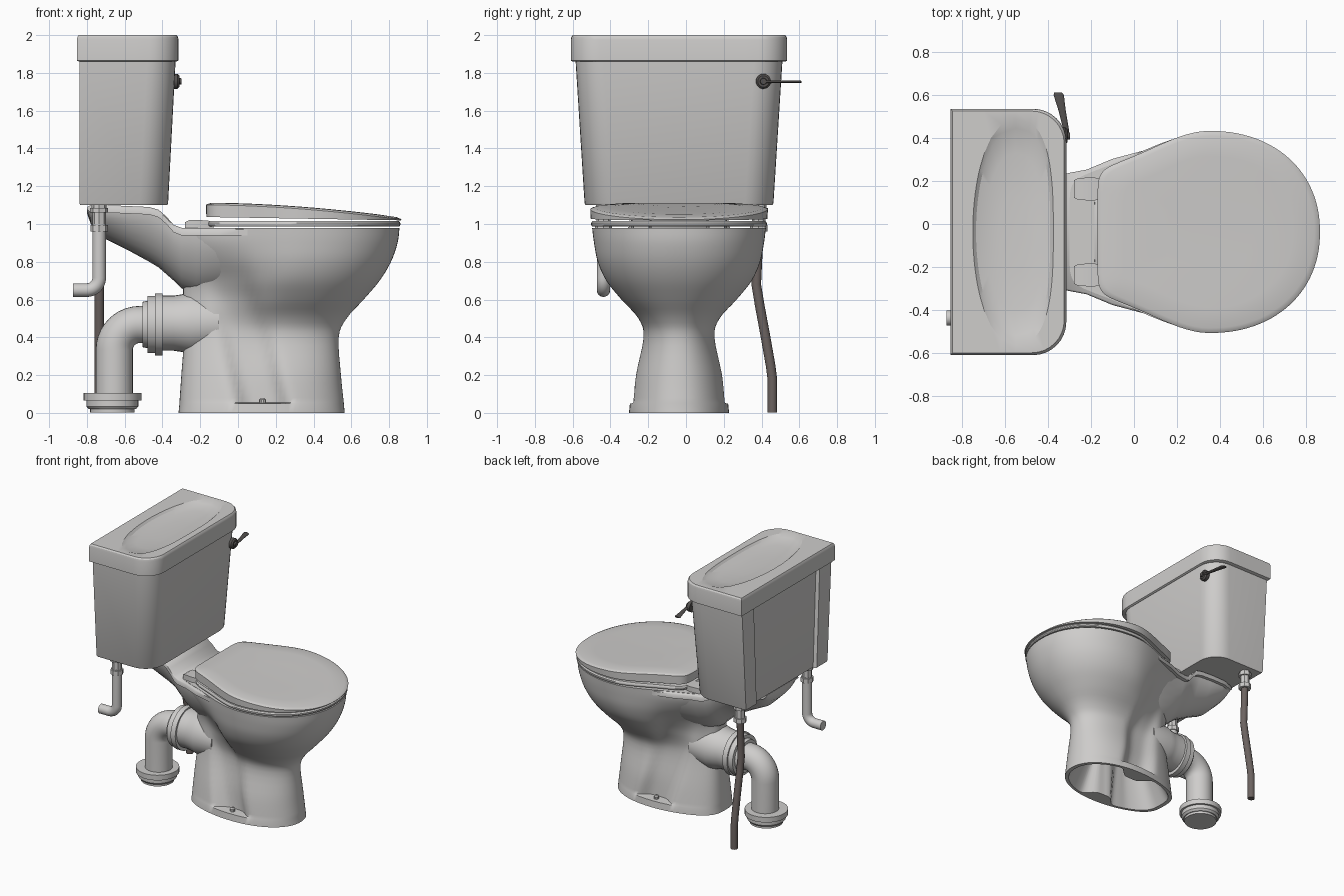
import bpy, bmesh, math
from mathutils import Vector

if "Cube" in bpy.data.objects:
    bpy.data.objects.remove(bpy.data.objects["Cube"])

CY = -0.037  # centre line of the pan


def material(name, rgb):
    m = bpy.data.materials.new(name)
    m.diffuse_color = (*rgb, 1)
    m.use_nodes = True
    m.node_tree.nodes["Principled BSDF"].inputs["Base Color"].default_value = m.diffuse_color
    return m


CERAMIC = material("white ceramic", (0.62, 0.61, 0.60))
PIPE = material("brown pipe", (0.15, 0.125, 0.118))
METAL = material("dark metal", (0.09, 0.083, 0.08))


def loft(name, rings, mat=CERAMIC, angle=35, caps=(True, True)):
    """Skin a list of equal-length closed rings."""
    bm = bmesh.new()
    vs = [[bm.verts.new(p) for p in r] for r in rings]
    n = len(rings[0])
    for a, b in zip(vs, vs[1:]):
        for i in range(n):
            j = (i + 1) % n
            bm.faces.new((a[i], a[j], b[j], b[i]))
    if caps[0]:
        bm.faces.new(vs[0][::-1])
    if caps[1]:
        bm.faces.new(vs[-1])
    bmesh.ops.recalc_face_normals(bm, faces=bm.faces)
    me = bpy.data.meshes.new(name)
    bm.to_mesh(me)
    bm.free()
    me.materials.append(mat)
    for p in me.polygons:
        p.use_smooth = True
    me.set_sharp_from_angle(angle=math.radians(angle))
    ob = bpy.data.objects.new(name, me)
    bpy.context.collection.objects.link(ob)
    return ob


def tube(name, path, radii, mat=CERAMIC, sides=24, caps=(True, True)):
    pts = [Vector(p) for p in path]
    radii = radii if isinstance(radii, (list, tuple)) else [radii] * len(pts)
    rings = []
    for i, p in enumerate(pts):
        t = (pts[min(i + 1, len(pts) - 1)] - pts[max(i - 1, 0)]).normalized()
        ref = Vector((0, 1, 0)) if abs(t.y) < 0.8 else Vector((1, 0, 0))
        u = t.cross(ref).normalized()
        v = t.cross(u)
        rings.append([p + radii[i] * (math.cos(a) * u + math.sin(a) * v)
                      for a in (math.tau * k / sides for k in range(sides))])
    return loft(name, rings, mat, caps=caps)


def smooth(u):
    return u * u * (3 - 2 * u)


# ---- egg-shaped plan outline shared by the pan, seat and lid
def egg(xw, xmin, xmax, half, taper, q, z, niche=0, xc=0, s=1, n=28):
    side = []
    for i in range(n + 1):                      # front half
        a = math.pi / 2 * i / n
        side.append((xw + (xmax - xw) * math.cos(a) ** 0.93, half * math.sin(a) ** 0.93))
    for i in range(1, n + 1):                   # tapered rear half
        u = 1 - (1 - i / n) ** 2
        y = half * (1 - taper * smooth(u)) * max(0, 1 - u ** q) ** (1 / q)
        side.append((xw - (xw - xmin) * u, y))
    side = [(x, y * (1 - niche * math.exp(-((x - xc) / 0.12) ** 4))) for x, y in side]
    pts = side + [(x, -y) for x, y in side[-2:0:-1]]
    mx = (xmin + xmax) / 2
    return [(mx + (x - mx) * s, CY + y * s, z) for x, y in pts]


# ---- pan: z, xw, xmin, xmax, half, taper, corner, niche, niche centre
LEVELS = [
    (0.00, 0.14, -0.315, 0.565, 0.265, 0.15, 3.0, 0.00, 0.13),
    (0.05, 0.14, -0.310, 0.560, 0.260, 0.15, 3.0, 0.00, 0.13),
    (0.055, 0.14, -0.310, 0.560, 0.258, 0.15, 3.0, 0.30, 0.13),
    (0.20, 0.16, -0.300, 0.545, 0.235, 0.15, 3.0, 0.28, 0.09),
    (0.40, 0.20, -0.285, 0.533, 0.188, 0.10, 3.0, 0.25, 0.04),
    (0.50, 0.25, -0.285, 0.575, 0.215, 0.25, 3.0, 0.22, 0.01),
    (0.60, 0.29, -0.290, 0.665, 0.305, 0.48, 3.0, 0.18, -0.02),
    (0.70, 0.31, -0.290, 0.750, 0.385, 0.52, 3.0, 0.10, -0.05),
    (0.80, 0.33, -0.290, 0.810, 0.430, 0.45, 4.0, 0.03, -0.07),
    (0.90, 0.34, -0.295, 0.845, 0.450, 0.40, 6.0, 0.00, -0.08),
    (0.98, 0.34, -0.300, 0.855, 0.460, 0.40, 8.0, 0.00, -0.08),
]


def pan_ring(lv, s=1, z=None, niche=None):
    zz, xw, x0, x1, h, t, q, d, xc = lv
    return egg(xw, x0, x1, h, t, q, zz if z is None else z,
               d if niche is None else niche, xc, s)


def catmull(a, b, c, d, t):
    return tuple(q + 0.5 * t * (r - p + t * (2 * p - 5 * q + 4 * r - s + t * (3 * (q - r) + s - p)))
                 for p, q, r, s in zip(a, b, c, d))


fine = LEVELS[:2]
for i in range(2, len(LEVELS) - 1):
    quad = [LEVELS[max(2, i - 1)], LEVELS[i], LEVELS[i + 1], LEVELS[min(i + 2, len(LEVELS) - 1)]]
    fine += [catmull(*quad, k / 4) for k in range(4)]
fine.append(LEVELS[-1])
hollow = [pan_ring(LEVELS[4], 0.6, 0.33), pan_ring(LEVELS[0], 0.93, 0.0, 0.38)]
basin = [pan_ring(LEVELS[-1], 0.8), pan_ring(LEVELS[-1], 0.62, 0.75), pan_ring(LEVELS[-1], 0.25, 0.5)]
loft("pan", hollow + [pan_ring(lv) for lv in fine] + basin, angle=45)

# ---- shelf carrying the cistern: x, half width, top, bottom
rings = []
for x, w, top, bot in [(-0.80, 0.20, 1.09, 1.06), (-0.78, 0.21, 1.10, 1.00), (-0.70, 0.24, 1.10, 0.92),
                       (-0.58, 0.25, 1.095, 0.86), (-0.47, 0.25, 1.09, 0.80), (-0.42, 0.255, 1.075, 0.77),
                       (-0.38, 0.26, 1.04, 0.735), (-0.34, 0.265, 0.995, 0.70), (-0.30, 0.275, 0.98, 0.66),
                       (-0.22, 0.29, 0.978, 0.62), (-0.10, 0.34, 0.978, 0.62), (0.05, 0.38, 0.978, 0.66)]:
    edge = top - min(0.04, (top - bot) * 0.4)
    half = [(w * 0.97, top), (w, top - 0.008), (w, edge)]
    half += [(w * 0.9 * math.cos(a), edge - (edge - bot) * math.sin(a) ** 1.4)
             for a in (math.pi / 2 * k / 8 for k in range(9))]
    rings.append([(x, CY + y, z) for y, z in half] + [(x, CY - y, z) for y, z in half[-2::-1]])
loft("cistern_shelf", rings, angle=50)

# ---- seat ring and closed lid
SEAT = (0.35, -0.17, 0.865, 0.47, 0.33, 9)
ring = lambda z, s: egg(*SEAT, z, s=s)
loft("seat", [ring(0.988, 0.70), ring(0.988, 0.98), ring(0.995, 0.99), ring(1.005, 0.99),
              ring(1.015, 0.975), ring(1.015, 0.70), ring(0.988, 0.70)], caps=(False, False))


def lid_ring(s, lift):
    top = lambda x: 1.105 - 0.078 * max(0, (x + 0.17) / 1.035) ** 1.8
    return [(x, y, (top(x) + lift) if lift is not None else 1.037 - 0.017 * (x + 0.17))
            for x, y, _ in ring(0, s)]


loft("seat_lid", [lid_ring(0.97, None), lid_ring(0.995, None), lid_ring(1, -0.004), lid_ring(0.99, 0.0),
                  lid_ring(0.95, 0.006), lid_ring(0.75, 0.008), lid_ring(0.4, 0.004)])

# ---- hinges, with bolts hanging under the shelf
for s, tag in ((1, "left"), (-1, "right")):
    y = CY + 0.2 * s
    block = lambda x, w, z0, z1: [(x, y - w, z0), (x, y + w, z0), (x, y + w, z1), (x, y - w, z1)]
    loft("hinge_" + tag, [block(-0.28, 0.04, 0.975, 1.01), block(-0.26, 0.05, 0.975, 1.02),
                          block(-0.19, 0.055, 0.975, 1.02), block(-0.13, 0.04, 0.975, 1.015)])
    tube("hinge_bolt_" + tag, [(-0.21, y, z) for z in (0.845, 0.92, 0.92, 0.945)],
         [0.01, 0.01, 0.025, 0.025], sides=10)
    tube("cistern_bolt_" + tag, [(-0.63, CY + 0.17 * s, z) for z in (1.02, 1.05, 1.05, 1.09)],
         [0.01, 0.01, 0.025, 0.025], sides=10)
    tube("floor_bolt_" + tag, [(0.13, CY + 0.215 * s, z) for z in (0.045, 0.07, 0.078)],
         [0.018, 0.018, 0.01], sides=10)


# ---- cistern
def tank(x0, x1, hy, z, recess=False, r=0.15):
    half = [(x0, hy)] + [(x1 - r + r * math.cos(a), hy - r + r * math.sin(a))
                         for a in (math.pi / 2 * (1 - k / 8) for k in range(9))]
    pts = half + [(x, -y) for x, y in half[::-1]]
    if recess:
        k = hy * 0.72
        pts += [(x0, -k - 0.01), (x0 + 0.025, -k), (x0 + 0.025, k), (x0, k + 0.01)]
    out = []
    for p, q in zip(pts, pts[1:] + pts[:1]):    # split long edges
        n = 1 if recess else max(1, round(math.dist(p, q) / 0.07))
        out += [(p[0] + (q[0] - p[0]) * i / n, CY + p[1] + (q[1] - p[1]) * i / n, z) for i in range(n)]
    return out


loft("cistern", [tank(-0.835, -0.375, 0.495, 1.10, True), tank(-0.84, -0.37, 0.50, 1.11, True),
                 tank(-0.84, -0.33, 0.548, 1.87, True)])

# ---- cistern lid with a shallow D-shaped dish in its top
top = tank(-0.845, -0.325, 0.562, 2.0)
DX = -0.56


def dish(s, z):
    out = []
    for x, y, _ in top:
        dx, dy = x - DX, y - CY
        a, n = (0.185, 2.8) if dx > 0 else (0.19, 2.0)
        r = s * (abs(dx / a) ** n + abs(dy / 0.525) ** n) ** (-1 / n)
        out.append((DX + dx * r, CY + dy * r, z))
    return out


def same_count(x0, x1, hy, z):  # rescale the top ring so every ring matches
    return [(x0 + (x + 0.845) / 0.52 * (x1 - x0), CY + (y - CY) * hy / 0.562, z) for x, y, _ in top]


loft("cistern_lid", [same_count(-0.84, -0.325, 0.562, 1.86), same_count(-0.853, -0.315, 0.573, 1.865),
                     same_count(-0.853, -0.315, 0.573, 1.975), same_count(-0.85, -0.318, 0.570, 1.99), top,
                     dish(1, 2.0), dish(0.92, 1.985), dish(0.7, 1.972), dish(0.35, 1.965)], angle=25)

# ---- flush lever
tube("lever_boss", [(x, 0.41, 1.755) for x in (-0.345, -0.32, -0.31, -0.31, -0.298)],
     [0.04, 0.04, 0.03, 0.018, 0.016], METAL, 20)
rings = []
for x, y, w, h in [(-0.312, 0.395, 0.010, 0.010), (-0.316, 0.44, 0.013, 0.008), (-0.335, 0.53, 0.017, 0.007),
                   (-0.35, 0.60, 0.024, 0.007), (-0.353, 0.612, 0.018, 0.005)]:
    rings.append([(x + w * math.cos(a), y, 1.753 + h * math.sin(a))
                  for a in (math.tau * k / 12 for k in range(12))])
loft("lever", rings, METAL)


# ---- waste outlet, collars and elbow
def arc(cx, cz, r, a0, a1, y, n=10):
    return [(cx + r * math.cos(a), y, cz + r * math.sin(a))
            for a in (math.radians(a0 + (a1 - a0) * k / n) for k in range(n + 1))]


tube("outlet", [(x, CY, 0.475) for x in (-0.10, -0.25, -0.30, -0.34, -0.42)],
     [0.15, 0.165, 0.152, 0.146, 0.145], sides=32)
tube("outlet_collar", [(x, CY, 0.468) for x in (-0.40, -0.44, -0.44, -0.48, -0.48, -0.505)],
     [0.163, 0.163, 0.152, 0.152, 0.125, 0.12], sides=32)
tube("waste_elbow", [(-0.45, CY, 0.468)] + arc(-0.52, 0.333, 0.135, 90, 180, CY) + [(-0.655, CY, 0.05)],
     0.098, sides=28)
tube("floor_collar", [(-0.665, CY, z) for z in (0.105, 0.065, 0.065, 0.035, 0.02, 0.02, 0.002)],
     [0.153, 0.153, 0.138, 0.138, 0.125, 0.118, 0.118], sides=32)

# ---- overflow elbow, supply pipe and their nuts
OY, SY, PX = -0.437, 0.385, -0.735
tube("overflow_pipe", [(PX, OY, 1.0)] + arc(-0.80, 0.715, 0.065, 0, -90, OY) + [(-0.873, OY, 0.65)]
     + [(-0.873, OY, 0.65), (-0.84, OY, 0.65)], [0.036] * 13 + [0.026, 0.026], sides=18)
tube("supply_pipe", [(PX, SY, 1.0), (PX, 0.38, 0.85), (PX, 0.372, 0.68), (PX, 0.39, 0.57), (PX, 0.418, 0.42),
                     (PX, 0.448, 0.25), (PX, 0.457, 0.18), (PX, 0.457, 0.002)], 0.026, PIPE, 14)
for y, tag in ((OY, "overflow"), (SY, "supply")):
    tube(tag + "_nut", [(PX, y, z) for z in (0.96, 0.995, 0.995, 1.06, 1.06, 1.085, 1.085, 1.11)],
         [0.046, 0.046, 0.036, 0.036, 0.048, 0.048, 0.04, 0.04], sides=8)
